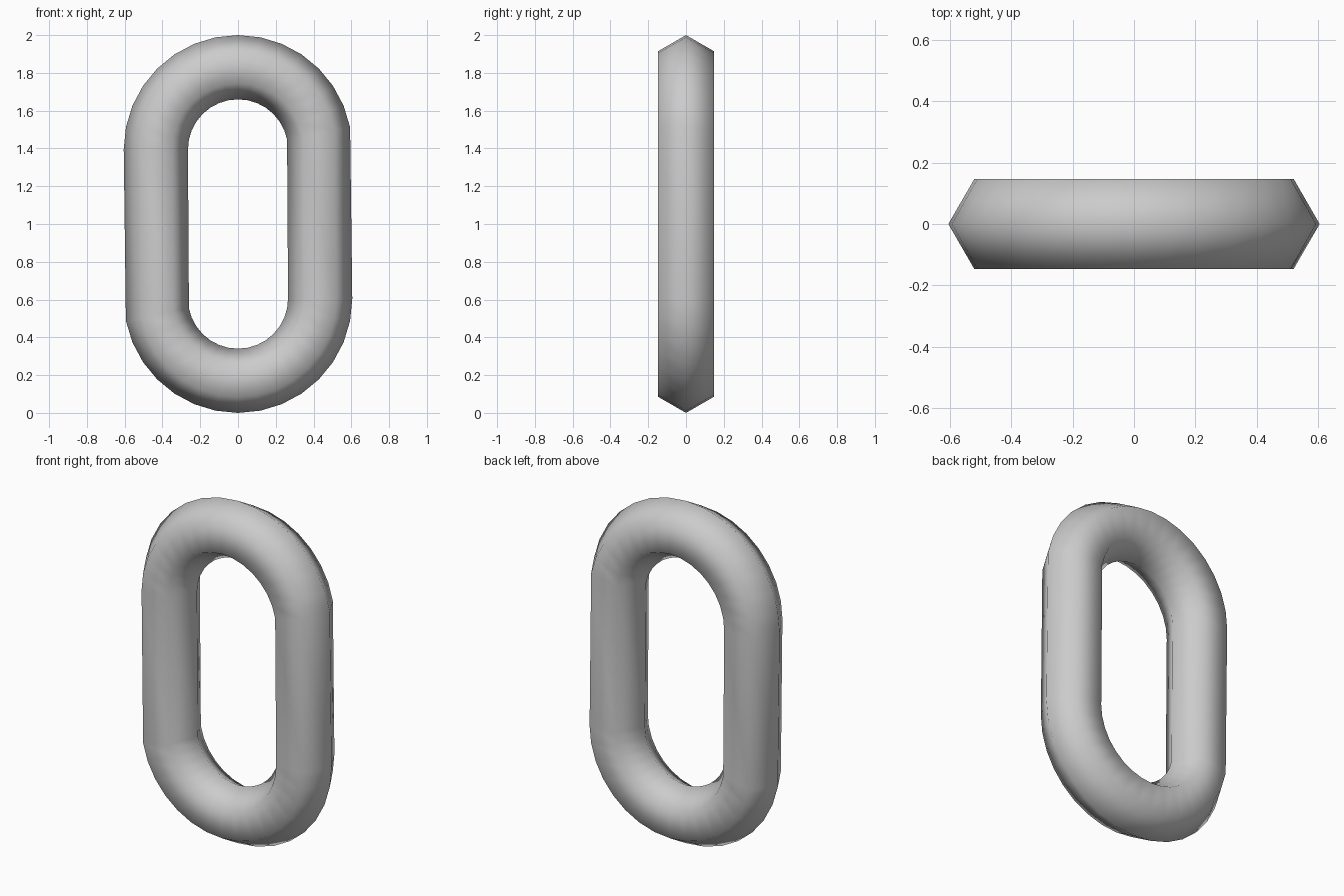
import bpy, bmesh
from math import sin, cos, pi

if "Cube" in bpy.data.objects:
    bpy.data.objects.remove(bpy.data.objects["Cube"])

SIDES, STEPS = 6, 16
BEND, TUBE = 0.435, 0.17      # bend radius, tube radius
TOP, BOTTOM = 1.395, 0.605    # bend centres

bm = bmesh.new()


def ring(angle, centre_z):
    """Hexagonal section standing across the path at this angle."""
    verts = []
    for k in range(SIDES):
        t = 2 * pi * k / SIDES
        r = BEND + TUBE * cos(t)
        verts.append(bm.verts.new((r * cos(angle), TUBE * sin(t), centre_z + r * sin(angle))))
    return verts


# Two half-turn bends; each stops one step short before the straight side
rings = []
for start, centre_z in ((pi, TOP), (0.0, BOTTOM)):
    rings += [ring(start - pi * i / STEPS, centre_z) for i in range(STEPS)]

# Bridge neighbouring sections into a closed link
for i, a in enumerate(rings):
    b = rings[(i + 1) % len(rings)]
    for k in range(SIDES):
        n = (k + 1) % SIDES
        bm.faces.new((a[k], a[n], b[n], b[k]))

bmesh.ops.recalc_face_normals(bm, faces=bm.faces)
for f in bm.faces:
    f.smooth = True

mesh = bpy.data.meshes.new("chain_link")
bm.to_mesh(mesh)
bm.free()
bpy.context.collection.objects.link(bpy.data.objects.new("chain_link", mesh))
